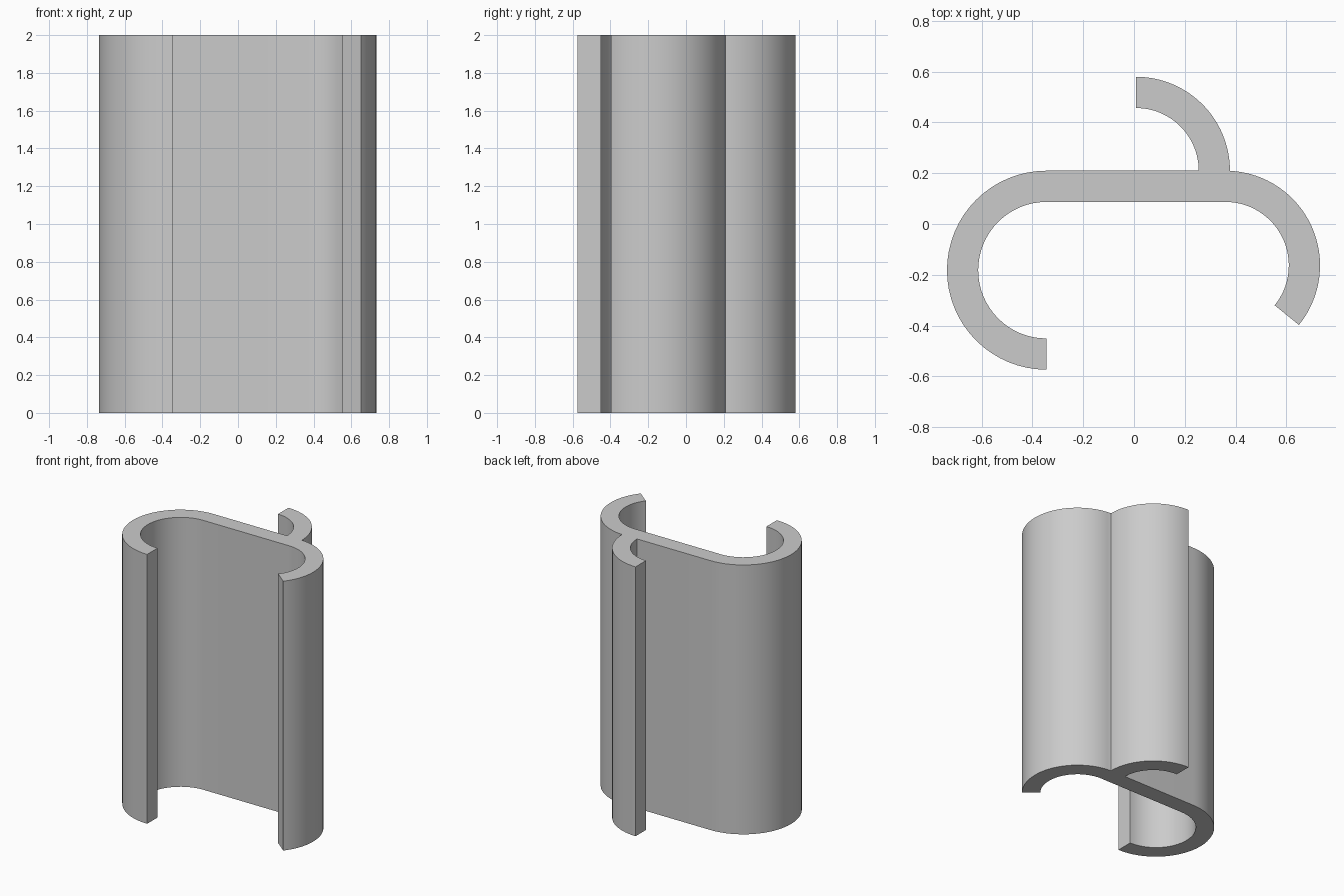
import bpy
import bmesh
from math import radians, cos, sin

HEIGHT = 2.0
WALL = 0.123
STEPS = 32

cube = bpy.data.objects.get("Cube")
if cube:
    bpy.data.objects.remove(cube, do_unlink=True)


def arc(center, radius, start, end):
    """Points along an arc, angles in degrees."""
    return [(center[0] + radius * cos(radians(start + (end - start) * i / STEPS)),
             center[1] + radius * sin(radians(start + (end - start) * i / STEPS)))
            for i in range(STEPS + 1)]


# Arc centres of the three curled arms
big, small, hook = (-0.345, -0.182), (0.36, -0.163), (0.008, 0.21)
big_r, small_r, hook_r = 0.392, 0.373, 0.37

# Closed cross-section, traced clockwise from the tip of the large curl
profile = (
    arc(big, big_r, 270, 90)
    + arc(hook, hook_r - WALL, 0, 90)
    + arc(hook, hook_r, 90, 0)
    + arc(small, small_r, 87, -39)
    + arc(small, small_r - WALL, -39, 90)
    + arc(big, big_r - WALL, 90, 270)
)

# Extrude the section into the full-height extrusion
bm = bmesh.new()
base = bm.faces.new([bm.verts.new((x, y, 0)) for x, y in profile])
result = bmesh.ops.extrude_face_region(bm, geom=[base], use_keep_orig=True)
top_verts = [v for v in result["geom"] if isinstance(v, bmesh.types.BMVert)]
bmesh.ops.translate(bm, verts=top_verts, vec=(0, 0, HEIGHT))
bmesh.ops.recalc_face_normals(bm, faces=bm.faces)

mesh = bpy.data.meshes.new("curled_profile")
bm.to_mesh(mesh)
bm.free()
body = bpy.data.objects.new("curled_profile", mesh)
bpy.context.collection.objects.link(body)

# Plain grey material
grey = bpy.data.materials.new("light grey")
grey.use_nodes = True
color = (0.6, 0.6, 0.6, 1)
grey.diffuse_color = color
grey.node_tree.nodes["Principled BSDF"].inputs["Base Color"].default_value = color
mesh.materials.append(grey)

# Smooth curved walls, crisp rims
bpy.ops.object.select_all(action="DESELECT")
body.select_set(True)
bpy.context.view_layer.objects.active = body
bpy.ops.object.shade_smooth_by_angle(angle=radians(30))
